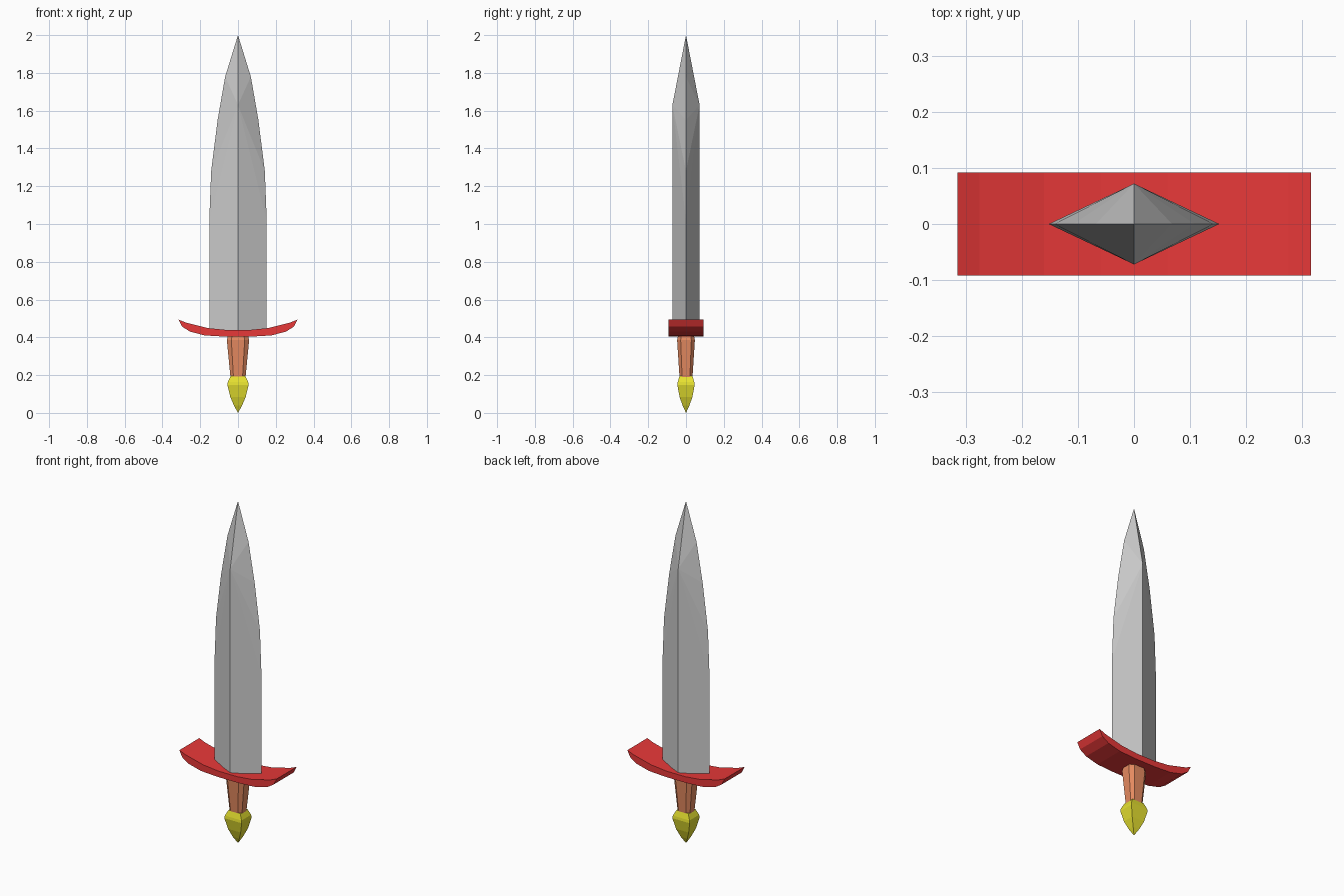
import bpy, bmesh

if "Cube" in bpy.data.objects:
    bpy.data.objects.remove(bpy.data.objects["Cube"])


def finish(name, bm, color=None):
    bmesh.ops.recalc_face_normals(bm, faces=bm.faces)
    mesh = bpy.data.meshes.new(name)
    bm.to_mesh(mesh)
    bm.free()
    obj = bpy.data.objects.new(name, mesh)
    bpy.context.collection.objects.link(obj)
    if color:
        mat = bpy.data.materials.new(name + "_colour")
        mat.diffuse_color = (*color, 1)
        mat.use_nodes = True
        mat.node_tree.nodes["Principled BSDF"].inputs["Base Color"].default_value = mat.diffuse_color
        mesh.materials.append(mat)
    return obj


def loft(name, rings, color):
    """Skin a stack of rings; a one-point ring closes to a tip."""
    bm = bmesh.new()
    loops = [[bm.verts.new(p) for p in ring] for ring in rings]
    for a, b in zip(loops, loops[1:]):
        n = max(len(a), len(b))
        for i in range(n):
            j = (i + 1) % n
            corners = [a[i % len(a)], a[j % len(a)], b[j % len(b)], b[i % len(b)]]
            bm.faces.new(list(dict.fromkeys(corners)))
    for end in (loops[0], loops[-1]):
        if len(end) > 2:
            bm.faces.new(end)
    return finish(name, bm, color)


def rect(x, y, z):
    return [(x, y, z), (-x, y, z), (-x, -y, z), (x, -y, z)]


def octagon(x, y, z, k=0.6):
    return [(x, y * k, z), (x * k, y, z), (-x * k, y, z), (-x, y * k, z),
            (-x, -y * k, z), (-x * k, -y, z), (x * k, -y, z), (x, -y * k, z)]


# Blade: diamond section, curved cutting edges, straight ridge running to the tip
edge_profile = [(0.152, 0.43), (0.152, 1.02), (0.142, 1.28), (0.108, 1.55), (0.068, 1.78)]
bm = bmesh.new()
tip = bm.verts.new((0, 0, 2))
ridges = [[bm.verts.new((0, s * 0.072, z)) for z in (0.43, 1.63)] for s in (-1, 1)]
edges = [[bm.verts.new((s * x, 0, z)) for x, z in edge_profile] + [tip] for s in (-1, 1)]
for low, high in ridges:
    for e in edges:
        bm.faces.new((low, e[0], e[1], high))
        for a, b in zip(e[1:], e[2:]):
            bm.faces.new((high, a, b))
bm.faces.new((ridges[0][0], edges[1][0], ridges[1][0], edges[0][0]))
finish("blade", bm)

# Guard: crescent profile extruded front to back
top = [(0.315, 0.494), (0.275, 0.478), (0.16, 0.449), (0.06, 0.439)]
bottom = [(0.07, 0.404), (0.175, 0.41), (0.254, 0.43), (0.296, 0.457)]
half = top + bottom
outline = top + [(-x, z) for x, z in top[::-1]] + [(-x, z) for x, z in bottom[::-1]] + bottom
bm = bmesh.new()
front, back = [[bm.verts.new((x, y, z)) for x, z in outline] for y in (-0.092, 0.092)]
n = len(outline)
for i in range(n):
    j = (i + 1) % n
    bm.faces.new((front[i], front[j], back[j], back[i]))
for side in (front, back):
    # strips between matching top and bottom points
    up, down = side[:8], side[:7:-1]
    for i in range(7):
        bm.faces.new((up[i], up[i + 1], down[i + 1], down[i]))
finish("guard", bm, (0.8, 0.04, 0.04))

# Grip: tapered with chamfered corners
loft("grip", [octagon(0.038, 0.033, 0.17), octagon(0.041, 0.035, 0.2),
              octagon(0.059, 0.047, 0.385), octagon(0.054, 0.043, 0.405)],
     (0.8, 0.26, 0.12))

# Pommel: four-sided point
loft("pommel", [[(0, 0, 0.005)], rect(0.021, 0.018, 0.038), rect(0.041, 0.034, 0.085),
                rect(0.056, 0.046, 0.148), rect(0.054, 0.044, 0.163),
                rect(0.038, 0.034, 0.195)],
     (0.8, 0.76, 0.03))
# Rest the pommel tip on the floor
bpy.data.objects["pommel"].data.vertices[0].co.z = 0
